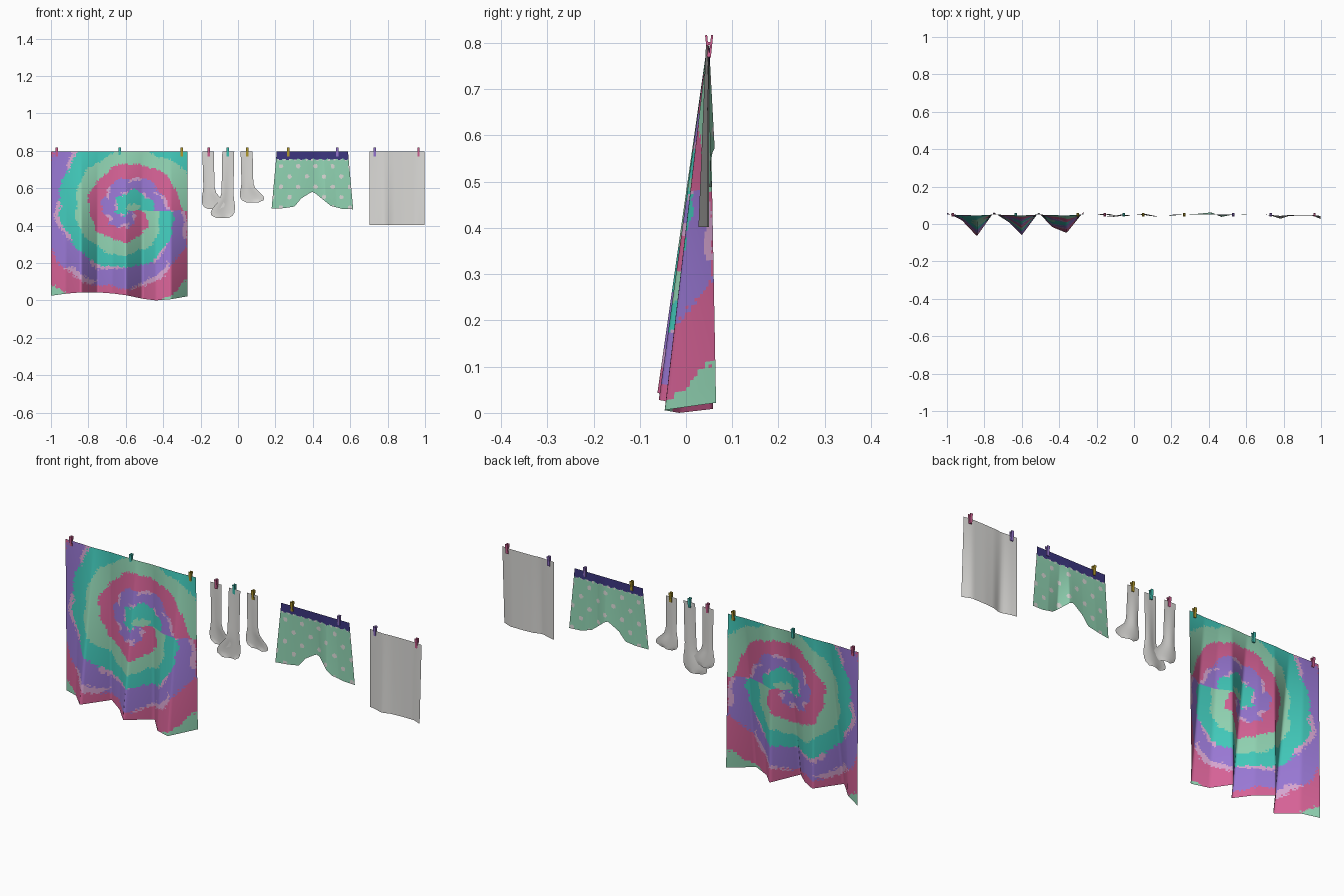
import bpy, bmesh, math, random
from mathutils import Matrix

if "Cube" in bpy.data.objects:
    bpy.data.objects.remove(bpy.data.objects["Cube"])

random.seed(4)
LINE_Y, TOP = 0.05, 0.795


def material(name, r, g, b):
    m = bpy.data.materials.new(name)
    lin = [((c / 255 + 0.055) / 1.055) ** 2.4 for c in (r, g, b)]
    m.diffuse_color = (*lin, 1)
    m.use_nodes = True
    m.node_tree.nodes["Principled BSDF"].inputs["Base Color"].default_value = m.diffuse_color
    return m


TEAL = material("teal", 66, 202, 187)
GREEN = material("pale green", 146, 213, 180)
PINK = material("magenta pink", 214, 98, 150)
PURPLE = material("purple", 153, 120, 212)
LILAC = material("pale lilac", 214, 165, 208)
WHITE = material("off white", 218, 217, 214)
NAVY = material("navy", 60, 54, 128)
MUSTARD = material("mustard", 184, 158, 46)


def interp(points, t):
    """Piecewise linear lookup; each point is (key, value)."""
    if t <= points[0][0]:
        return points[0][1]
    for (a, va), (b, vb) in zip(points, points[1:]):
        if t <= b:
            return va + (vb - va) * (t - a) / (b - a)
    return points[-1][1]


def cloth(name, shape, nu, nv, mats, rule=None):
    """Hanging sheet: shape(u, v) gives a point, rule(centre) a material index."""
    bm = bmesh.new()
    grid = [[bm.verts.new(shape(i / nu, j / nv)) for j in range(nv + 1)] for i in range(nu + 1)]
    for i in range(nu):
        for j in range(nv):
            f = bm.faces.new((grid[i][j], grid[i][j + 1], grid[i + 1][j + 1], grid[i + 1][j]))
            f.smooth = True
            if rule:
                f.material_index = rule(f.calc_center_median())
    me = bpy.data.meshes.new(name)
    bm.to_mesh(me)
    bm.free()
    for m in mats:
        me.materials.append(m)
    bpy.context.collection.objects.link(bpy.data.objects.new(name, me))


# Large spiral-dyed sheet with folds that deepen toward the hem
FOLDS = [(-1, .06), (-.92, .02), (-.84, -.065), (-.75, .062), (-.67, .01), (-.6, -.06),
         (-.51, .062), (-.44, -.015), (-.36, -.048), (-.27, .065)]
HEM = [(-1, .025), (-.92, .036), (-.84, .043), (-.75, .043), (-.67, .037), (-.6, .028),
       (-.51, .009), (-.44, 0), (-.36, .006), (-.27, .022)]


def sheet_shape(u, v):
    x = -1 + .73 * u
    depth = .04 + .96 * v
    return x, LINE_Y + (interp(FOLDS, x) - LINE_Y) * depth, TOP + (interp(HEM, x) - TOP) * v


def spiral(c):
    dx, dz = c.x + .59, c.z - .48
    a = math.atan2(dz, dx) % math.tau
    r = math.hypot(dx, dz)
    if r > .32:                         # outer bands are wider
        r = .32 + (r - .32) * .65
    r += .035 * max(0, (a - 5.2) / 1.08) ** 2
    r += .006 * math.sin(7 * a + 20 * r) + .004 * math.sin(13 * a) + random.uniform(-.005, .005)
    s = (r + .176 * a / math.tau - .257) / .294 + .125
    f = s % 1
    # patchy pale bleed around the purple bands
    patch = math.sin(6 * a + 9 * s) + .5 * math.sin(11 * a)
    if patch > .2 and (f > .93 or abs(f - .75) < .025):
        return 4
    return int(f * 4) % 4


cloth("spiral_sheet", sheet_shape, 108, 110, [PINK, GREEN, TEAL, PURPLE, LILAC], spiral)


# Shorts: navy waistband, dotted legs, notched hem
SHORT_HEM = [(0, .49), (.15, .493), (.28, .502), (.36, .545), (.46, .572), (.50, .58),
             (.54, .572), (.63, .54), (.73, .505), (.86, .49), (1, .487)]
SHORT_FOLD = [(0, .042), (.17, .05), (.35, .054), (.54, .062), (.66, .038), (.8, .05), (1, .054)]


def shorts_shape(u, v):
    z = TOP + (interp(SHORT_HEM, u) - TOP) * v
    drop = (TOP - z) / .3
    left, right = .207 - .027 * drop, .588 + .027 * drop
    return left + (right - left) * u, LINE_Y + (interp(SHORT_FOLD, u) - LINE_Y) * v, z


def dots(c):
    if c.z > .754 + .003 * math.sin(c.x * 160):
        return 1
    if c.z > .747:                      # scalloped row under the waistband
        return 2 if math.sin(c.x * 210) > .5 else 0
    row = math.floor((c.z - .47) / .055)
    dz = (c.z - .47) - (row + .5) * .055
    px = c.x + (.046 if row % 2 else 0)
    dx = (px % .092) - .046
    return 2 if math.hypot(dx, dz) < .0115 else 0


cloth("dotted_shorts", shorts_shape, 100, 76, [GREEN, NAVY, WHITE], dots)


# Plain towel
TOWEL_FOLD = [(0, .05), (.13, .042), (.27, .028), (.42, .042), (.6, .046), (.85, .046), (1, .027)]
cloth("towel", lambda u, v: (.703 + .294 * u,
                             LINE_Y + (interp(TOWEL_FOLD, u) - LINE_Y) * (.3 + .7 * v),
                             TOP + (.402 - TOP) * v), 24, 10, [WHITE])


# Socks: rows of (drop fraction, heel side, toe side)
SOCK = [(0, 0, .064), (.3, .002, .066), (.62, .005, .068), (.72, .001, .078), (.8, -.003, .1),
        (.86, -.004, .119), (.92, 0, .126), (.96, .008, .122), (1, .03, .095)]


def sock(name, x, side, bottom, y, length=1):
    heel = [(d, h) for d, h, t in SOCK]
    toe = [(d, t) for d, h, t in SOCK]

    def shape(u, v):
        w = u if side > 0 else 1 - u
        off = interp(heel, v) * (1 - w) + interp(toe, v) * w * length
        return (x + side * off,
                y + (.006 * math.sin(w * 5) - .003) * v,
                TOP + (bottom - TOP) * v)
    cloth(name, shape, 8, 25, [WHITE])


sock("sock_left", -.19, 1, .488, .052, .95)
sock("sock_middle", -.02, -1, .44, .047)
sock("sock_right", .014, 1, .524, .05)


# Clothes pegs: two thin prongs spreading toward the top
def peg(i, x, mat):
    bm = bmesh.new()
    for s in (-1, 1):
        m = (Matrix.Translation((x, LINE_Y + s * .004, .793))
             @ Matrix.Rotation(-s * math.radians(6), 4, 'X')
             @ Matrix.Diagonal((.013, .0045, .048, 1)))
        bmesh.ops.create_cube(bm, size=1, matrix=m)
    # spring bar joining the prongs
    bmesh.ops.create_cube(bm, size=1, matrix=Matrix.Translation((x, LINE_Y, .799))
                          @ Matrix.Diagonal((.009, .009, .006, 1)))
    me = bpy.data.meshes.new("peg")
    bm.to_mesh(me)
    bm.free()
    me.materials.append(mat)
    bpy.context.collection.objects.link(bpy.data.objects.new(f"clothes_peg_{i}", me))


PEGS = [(-.968, PINK), (-.633, TEAL), (-.30, MUSTARD), (-.156, PINK), (-.055, TEAL),
        (.05, MUSTARD), (.268, MUSTARD), (.53, PURPLE), (.732, PURPLE), (.965, PINK)]
for i, (x, mat) in enumerate(PEGS, 1):
    peg(i, x, mat)
